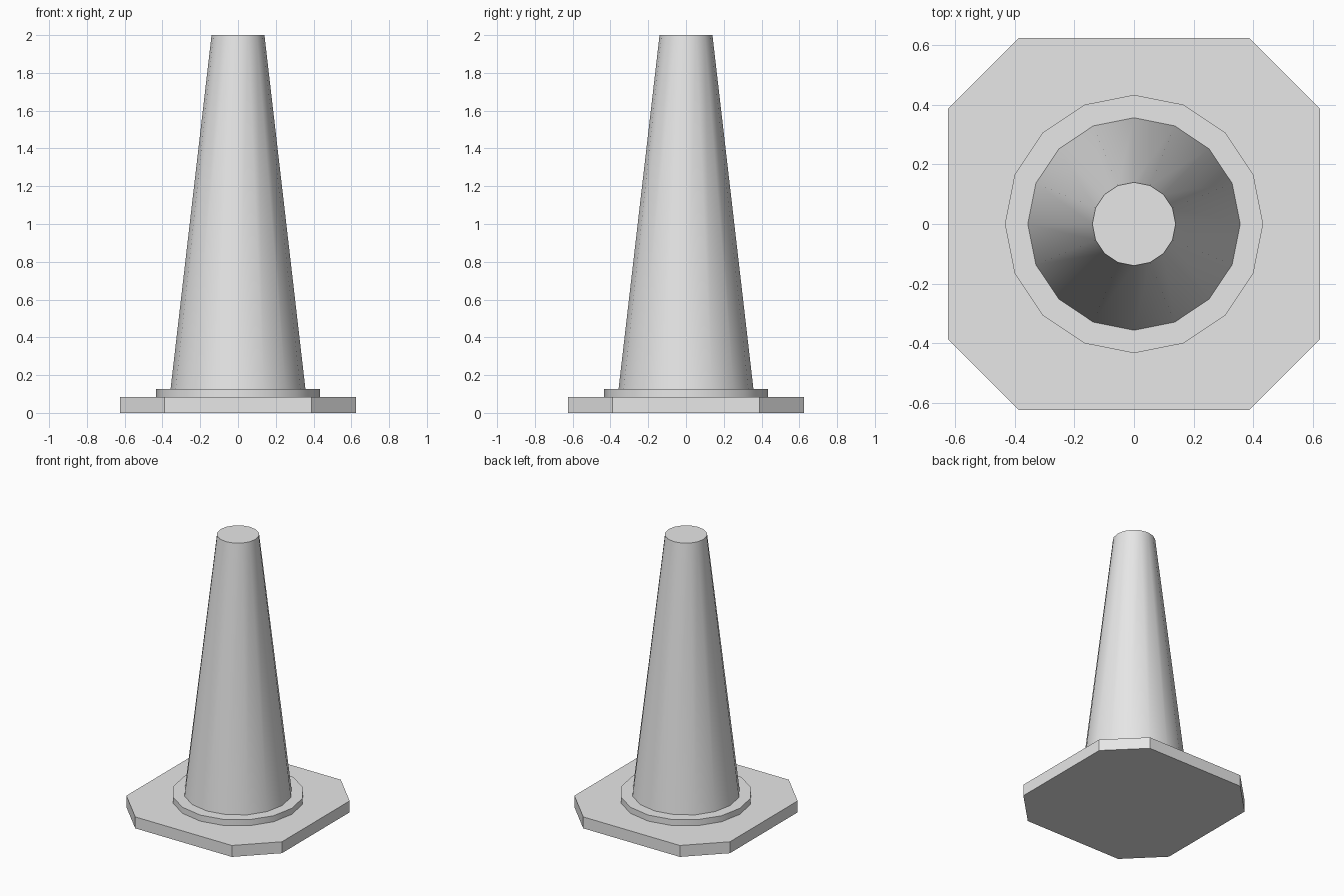
import bpy, bmesh, math
from mathutils import Vector

cube = bpy.data.objects.get("Cube")
if cube:
    bpy.data.objects.remove(cube, do_unlink=True)

grey = bpy.data.materials.new("light_grey")
grey.use_nodes = True
grey.diffuse_color = (0.8, 0.8, 0.8, 1)
grey.node_tree.nodes["Principled BSDF"].inputs["Base Color"].default_value = (0.8, 0.8, 0.8, 1)


def circle(radius, sides=16):
    """Outline with a corner on the x axis."""
    return [(radius * math.cos(math.tau * i / sides),
             radius * math.sin(math.tau * i / sides)) for i in range(sides)]


def loft(name, lower, z0, upper, z1, smooth=True):
    """Closed solid between two matching outlines."""
    bm = bmesh.new()
    a = [bm.verts.new(Vector((x, y, z0))) for x, y in lower]
    b = [bm.verts.new(Vector((x, y, z1))) for x, y in upper]
    bm.faces.new(a[::-1])
    bm.faces.new(b)
    n = len(a)
    for i in range(n):
        j = (i + 1) % n
        bm.faces.new((a[i], a[j], b[j], b[i]))
    mesh = bpy.data.meshes.new(name)
    bm.to_mesh(mesh)
    bm.free()
    mesh.materials.append(grey)
    obj = bpy.data.objects.new(name, mesh)
    bpy.context.collection.objects.link(obj)
    if smooth:
        bpy.ops.object.select_all(action="DESELECT")
        obj.select_set(True)
        bpy.context.view_layer.objects.active = obj
        bpy.ops.object.shade_smooth_by_angle(angle=math.radians(30))
    return obj


# Square foot with cut corners
w, c = 0.625, 0.388
foot = [(w, -c), (w, c), (c, w), (-c, w), (-w, c), (-w, -c), (-c, -w), (c, -w)]
loft("base_plate", foot, 0, foot, 0.083, smooth=False)

# Raised collar around the cone
loft("collar", circle(0.434), 0.083, circle(0.434), 0.127)

# Tapered body with a flat top
loft("cone_body", circle(0.357), 0.127, circle(0.14), 2.0)
